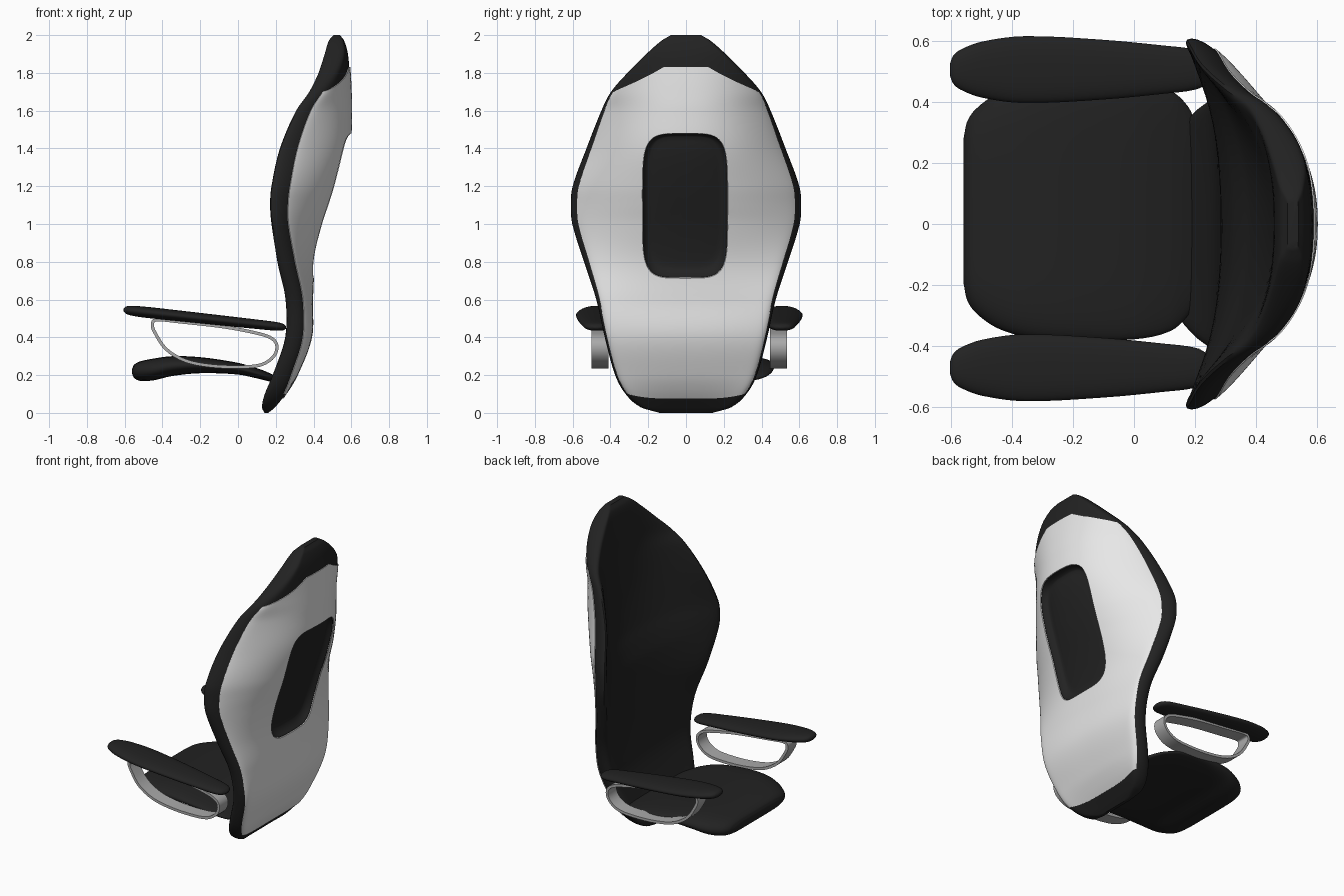
import bpy, bmesh, math

if "Cube" in bpy.data.objects:
    bpy.data.objects.remove(bpy.data.objects["Cube"])


def material(name, value):
    mat = bpy.data.materials.new(name)
    mat.use_nodes = True
    colour = (value, value, value, 1)
    mat.diffuse_color = colour
    mat.node_tree.nodes["Principled BSDF"].inputs["Base Color"].default_value = colour
    return mat


BLACK = material("black upholstery", 0.016)
SHELL = material("light grey shell", 0.8)
METAL = material("mid grey metal", 0.4)


def sample(table, key):
    """Smooth interpolation of table rows, keyed on their first column."""
    i = 0
    while i < len(table) - 2 and key > table[i + 1][0]:
        i += 1
    a, b = table[i], table[i + 1]
    before, after = table[max(i - 1, 0)], table[min(i + 2, len(table) - 1)]
    span = b[0] - a[0]
    s = min(max((key - a[0]) / span, 0), 1)
    out = []
    for k in range(1, len(a)):
        m0 = (b[k] - before[k]) / (b[0] - before[0]) * span
        m1 = (after[k] - a[k]) / (after[0] - a[0]) * span
        d = b[k] - a[k]
        out.append(a[k] + s * (m0 + s * (3 * d - 2 * m0 - m1 + s * (m0 + m1 - 2 * d))))
    return out


def stations(table, steps):
    """Table keys, with each interval divided evenly."""
    keys = [r[0] for r in table]
    return [a + (b - a) * i / steps for a, b in zip(keys, keys[1:])
            for i in range(steps)] + [keys[-1]]


def skin(name, rows, mat, closed=True, cyclic=False):
    """Mesh from rows of points; closed rows become capped rings."""
    bm = bmesh.new()
    grid = [[bm.verts.new(p) for p in row] for row in rows]
    n = len(rows[0])
    pairs = list(zip(grid, grid[1:])) + ([(grid[-1], grid[0])] if cyclic else [])
    for r, q in pairs:
        for j in range(n if closed else n - 1):
            k = (j + 1) % n
            bm.faces.new((r[j], r[k], q[k], q[j]))
    if closed:
        bm.faces.new(grid[0])
        bm.faces.new(grid[-1])
    bmesh.ops.recalc_face_normals(bm, faces=bm.faces)
    mesh = bpy.data.meshes.new(name)
    bm.to_mesh(mesh)
    bm.free()
    mesh.materials.append(mat)
    ob = bpy.data.objects.new(name, mesh)
    bpy.context.collection.objects.link(ob)
    return ob


def finish(ob, angle=40):
    """Apply modifiers and smooth the shading."""
    bpy.ops.object.select_all(action="DESELECT")
    ob.select_set(True)
    bpy.context.view_layer.objects.active = ob
    for mod in list(ob.modifiers):
        bpy.ops.object.modifier_apply(modifier=mod.name)
    bpy.ops.object.shade_smooth_by_angle(angle=math.radians(angle))


def cut(ob, cutter):
    mod = ob.modifiers.new("recess", "BOOLEAN")
    mod.operation, mod.solver, mod.object = "DIFFERENCE", "EXACT", cutter


def slab_ring(surface, power, n=28):
    """Ring of (t, depth) around a rounded slab; surface(t) gives its two sides."""
    ring = []
    for i in range(2 * n):
        a = math.pi * i / n
        t = math.cos(a)
        lo, hi = surface(t)
        half = (hi - lo) / 2 * math.sqrt(max(0, 1 - abs(t) ** power))
        ring.append((t, (lo + hi) / 2 + (half if i < n else -half)))
    return ring


# Backrest: height, half width, front edge, back edge, front centre, back centre
BACK = [
    (0, .14, .14, .16, .14, .16), (.03, .24, .125, .20, .13, .19),
    (.1, .32, .14, .25, .145, .25), (.2, .375, .18, .29, .19, .31),
    (.4, .43, .245, .35, .26, .385), (.6, .475, .242, .345, .28, .39),
    (.8, .54, .19, .292, .29, .405), (1, .602, .155, .24, .32, .46),
    (1.1, .61, .145, .232, .35, .497), (1.2, .60, .15, .24, .385, .532),
    (1.4, .527, .195, .283, .43, .587), (1.6, .448, .285, .37, .455, .597),
    (1.7, .397, .36, .445, .46, .595), (1.8, .31, .415, .52, .46, .59),
    (1.9, .21, .455, .56, .467, .582), (1.97, .13, .48, .555, .482, .562),
    (2, .08, .505, .54, .505, .54)]
EDGE_POWER = 28


def back_sides(z, t):
    w, fe, be, fc, bc = sample(BACK, z)
    return fc + (fe - fc) * abs(t) ** 2.4, bc + (be - bc) * abs(t) ** 2.3


def back_x(z, t):
    lo, hi = back_sides(z, t)
    return (lo + hi) / 2 + (hi - lo) / 2 * math.sqrt(max(0, 1 - abs(t) ** EDGE_POWER))


rows = []
for z in stations(BACK, 5):
    w = sample(BACK, z)[0]
    ring = slab_ring(lambda t: back_sides(z, t), EDGE_POWER)
    rows.append([(x, w * t, z) for t, x in ring])
backrest = skin("backrest_pad", rows, BLACK)

# Thin rear shell that follows the back of the pad, leaving a rim at the sides
rows = []
for i in range(81):
    row = []
    for j in range(57):
        u = math.sin(math.pi / 2 * (j / 28 - 1))
        low = .075 + .025 * u ** 4
        high = 1.83 - .13 * max(0, (abs(u) - .44) / .56)
        z = low + (high - low) * i / 80
        t = u * (.973 - .028 * max(0, 1 - ((z - 1.1) / .6) ** 2))
        row.append((back_x(z, t) + .007, sample(BACK, z)[0] * t, z))
    rows.append(row)
shell = skin("back_shell", rows, SHELL, closed=False)
if shell.data.polygons[len(shell.data.polygons) // 2].normal.x < 0:
    shell.data.flip_normals()
solid = shell.modifiers.new("thickness", "SOLIDIFY")
solid.thickness, solid.offset = .005, -1


# Recessed rear window, cut with a rounded plug whose floor sits slightly high
def plug_ring(scale, offset=None):
    ring = []
    half_z = scale * (.385 + .155 * (1 - scale))
    centre_z = 1.095 + .15 * min(1 - scale, .15)
    for i in range(64):
        a = 2 * math.pi * (i + .5) / 64
        c, s = math.cos(a), math.sin(a)
        y = -.005 + .228 * scale * math.copysign(abs(c) ** .44, c)
        z = centre_z + half_z * math.copysign(abs(s) ** .4, s)
        x = .9 if offset is None else back_x(z, y / sample(BACK, z)[0]) + offset
        ring.append((x, y, z))
    return ring


plug = skin("recess_cutter", [plug_ring(r, -.045) for r in (.03, .2, .4, .6, .75, .84)]
            + [plug_ring(.88, -.04), plug_ring(.95, -.022), plug_ring(1, .012),
               plug_ring(1)], BLACK)
plug.hide_render = True
plug.hide_set(True)
for ob in (backrest, shell):
    cut(ob, plug)
    finish(ob)

# Seat cushion: x, half width, underside, top
SEAT = [(-.56, .24, .205, .235), (-.55, .29, .185, .255), (-.52, .335, .17, .272),
        (-.45, .385, .172, .287), (-.35, .415, .195, .3), (-.2, .425, .21, .295),
        (0, .422, .203, .265), (.12, .395, .178, .23), (.18, .34, .165, .205),
        (.21, .27, .175, .19)]
rows = []
for x in stations(SEAT, 4):
    w, lo, hi = sample(SEAT, x)
    rows.append([(x, .043 + w * t, z) for t, z in slab_ring(lambda t: (lo, hi), 6)])
finish(skin("seat", rows, BLACK), 60)

# Arm pads: x, half width, half thickness
ARM = [(-.605, .02, .008), (-.595, .045, .018), (-.57, .066, .025), (-.5, .092, .029),
       (-.36, .11, .029), (-.1, .098, .027), (.1, .079, .025), (.2, .066, .023),
       (.24, .045, .017), (.255, .015, .006)]
# Support loop outline: x, z
LOOP = [(-.453, .465), (-.437, .42), (-.38, .337), (-.28, .277), (-.15, .25),
        (0, .243), (.12, .254), (.19, .3), (.205, .36), (.165, .402), (.05, .433),
        (-.1, .459), (-.3, .481), (-.43, .493)]
for side, label in ((1, "left"), (-1, "right")):
    # the chair itself faces -x, so its arms sit on either side in y
    rows = []
    for x in stations(ARM, 4):
        w, h = sample(ARM, x)
        mid = .48 - .108 * x
        rows.append([(x, .0175 + side * (.49 + w * t), z)
                     for t, z in slab_ring(lambda t: (mid - h, mid + h), 2.5, 16)])
    finish(skin(label + "_arm_pad", rows, BLACK), 60)

    n = len(LOOP)
    wrapped = [(i, *LOOP[i % n]) for i in range(-2, n + 3)]
    rows = []
    for i in range(n * 4):
        x, z = sample(wrapped, i / 4)
        rows.append([(x, .0175 + side * (.4725 + d), z) for d in (-.045, .045)])
    loop = skin(label + "_arm_support", rows, METAL, closed=False, cyclic=True)
    band = loop.modifiers.new("thickness", "SOLIDIFY")
    band.thickness, band.offset = .017, 0
    finish(loop)
